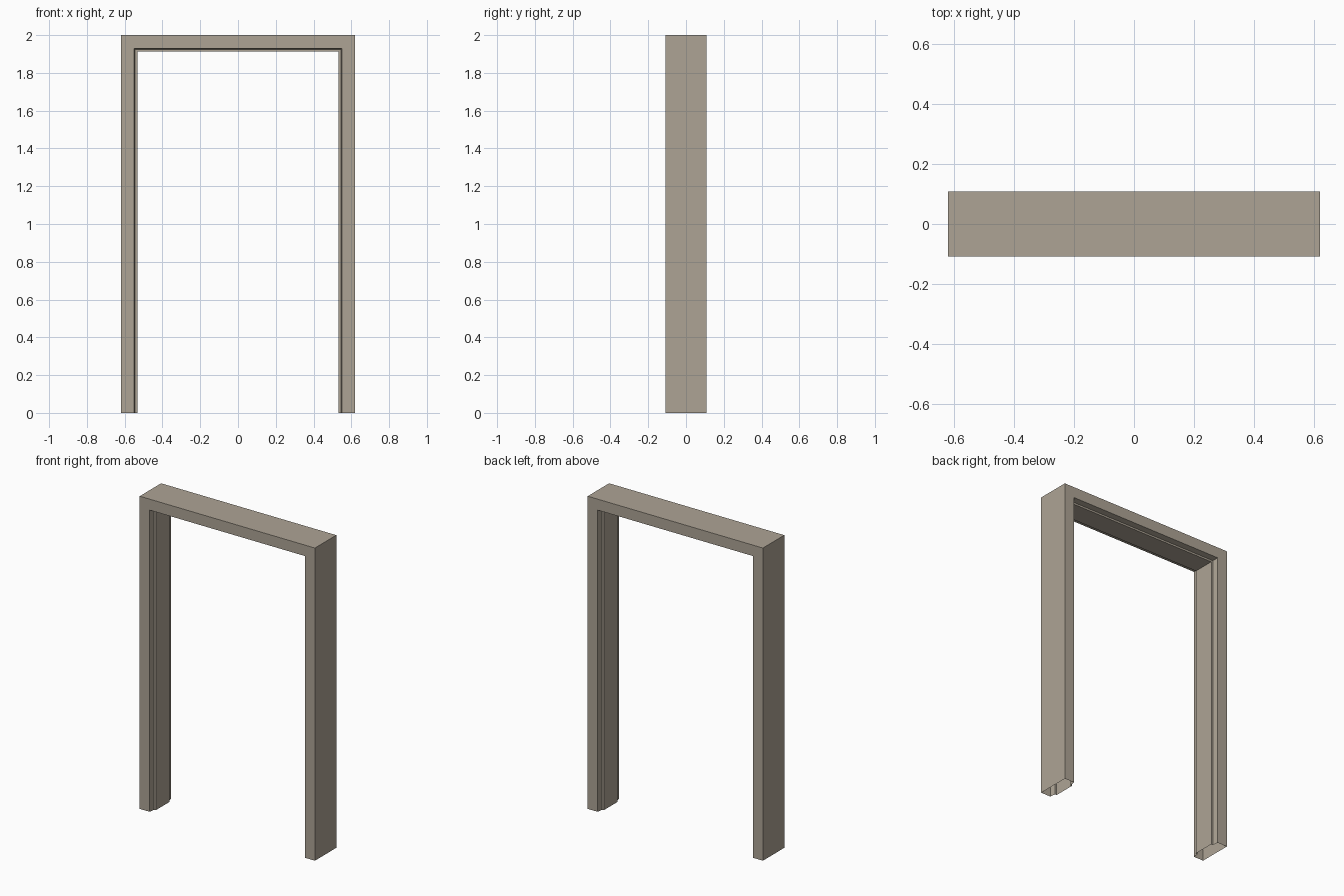
import bpy, bmesh

if "Cube" in bpy.data.objects:
    bpy.data.objects.remove(bpy.data.objects["Cube"])

# One flat stone-beige paint
paint = bpy.data.materials.new("warm grey paint")
paint.diffuse_color = (0.42, 0.37, 0.30, 1)
paint.use_nodes = True
paint.node_tree.nodes["Principled BSDF"].inputs["Base Color"].default_value = paint.diffuse_color

HALF_W, HALF_D, HEIGHT = 0.62, 0.108, 2.0
STOP_Y = 0.07  # the raised door stop spans -STOP_Y..STOP_Y

# Cross-section: (inset from the outer edge, y)
profile = [(0, -HALF_D), (0.070, -HALF_D), (0.075, -STOP_Y), (0.087, -STOP_Y),
           (0.087, STOP_Y), (0.075, STOP_Y), (0.070, HALF_D), (0, HALF_D)]

# Sweep it up one leg, across the head with mitred corners, and down the other
# leg; the hollow section stays open at the floor
bm = bmesh.new()
rings = []
for side, top in ((-1, False), (-1, True), (1, True), (1, False)):
    rings.append([bm.verts.new((side * (HALF_W - o), y, HEIGHT - o if top else 0))
                  for o, y in profile])
n = len(profile)
for a, b in zip(rings, rings[1:]):
    for i in range(n):
        j = (i + 1) % n
        bm.faces.new((a[i], b[i], b[j], a[j]))

# Make the normals point outwards (front face towards -y)
bm.normal_update()
bm.faces.ensure_lookup_table()
if bm.faces[0].normal.y > 0:
    bmesh.ops.reverse_faces(bm, faces=bm.faces[:])

mesh = bpy.data.meshes.new("door_frame")
bm.to_mesh(mesh)
bm.free()
mesh.materials.append(paint)
frame = bpy.data.objects.new("door_frame", mesh)
bpy.context.collection.objects.link(frame)
